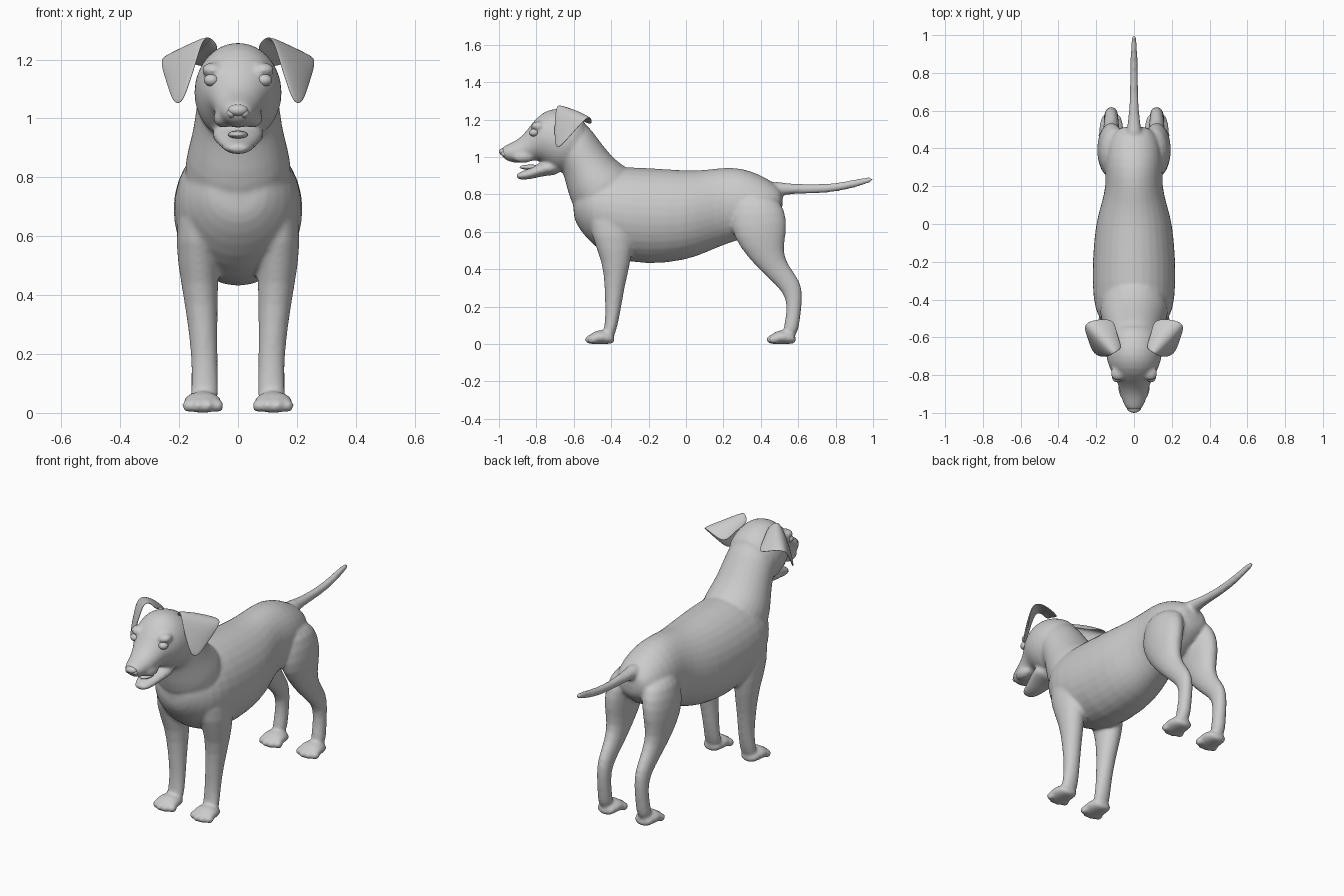
import bpy, bmesh, math
from mathutils import Vector

grey = bpy.data.materials.new("coat_grey")
grey.diffuse_color = (0.6, 0.6, 0.6, 1)


def loft(bm, sections, cx=None, sides=16):
    """Skin ellipses given as (y1, z1, y2, z2, [centre x], half width)."""
    rings = []
    for s in sections:
        a, b = Vector((0, s[0], s[1])), Vector((0, s[2], s[3]))
        x = (s[4] if len(s) == 6 else 0) * (cx or 1)
        mid, half, w = (a + b) / 2, (a - b) / 2, s[-1]
        rings.append([bm.verts.new(mid + half * math.cos(t) * 1.02
                                   + Vector((x + w * 1.02 * math.sin(t), 0, 0)))
                      for t in (2 * math.pi * i / sides for i in range(sides))])
    for r, q in zip(rings, rings[1:]):
        for i in range(sides):
            j = (i + 1) % sides
            bm.faces.new((r[i], r[j], q[j], q[i]))
    bm.faces.new(rings[0][::-1])
    bm.faces.new(rings[-1])


def ball(bm, centre, scale):
    """Ellipsoid blob."""
    made = bmesh.ops.create_uvsphere(bm, u_segments=20, v_segments=12, radius=1)
    for v in made["verts"]:
        v.co = Vector([c + p * s for c, p, s in zip(centre, v.co, scale)])


def finish(name, bm):
    bmesh.ops.recalc_face_normals(bm, faces=bm.faces[:])
    me = bpy.data.meshes.new(name)
    bm.to_mesh(me)
    bm.free()
    me.materials.append(grey)
    me.polygons.foreach_set("use_smooth", [True] * len(me.polygons))
    ob = bpy.data.objects.new(name, me)
    bpy.context.collection.objects.link(ob)
    return ob


torso = [(-.605, .80, -.605, .68, .07), (-.57, .88, -.57, .61, .13),
         (-.50, .92, -.50, .53, .19), (-.40, .95, -.40, .455, .22),
         (-.20, .943, -.20, .42, .222), (0, .927, 0, .447, .205),
         (.10, .93, .10, .485, .175), (.20, .945, .20, .53, .148),
         (.30, .942, .30, .56, .155), (.40, .905, .40, .60, .145),
         (.48, .855, .48, .66, .115), (.52, .82, .52, .71, .07)]
neck = [(-.25, .92, -.50, .58, .18), (-.35, .955, -.60, .72, .185),
        (-.42, 1.03, -.635, .82, .158), (-.48, 1.11, -.65, .90, .145),
        (-.53, 1.18, -.68, .95, .138), (-.60, 1.2, -.72, 1.0, .11)]
head = [(-.52, 1.17, -.56, 1.0, .10), (-.57, 1.225, -.61, .93, .145),
        (-.66, 1.262, -.68, .91, .152), (-.73, 1.258, -.745, .95, .142),
        (-.80, 1.215, -.79, .985, .113), (-.85, 1.14, -.82, .98, .088),
        (-.90, 1.09, -.88, .965, .074), (-.96, 1.065, -.94, .97, .058),
        (-.995, 1.045, -.985, .995, .036)]
jaw = [(-.70, 1.0, -.66, .90, .10), (-.77, .975, -.75, .903, .085),
       (-.83, .942, -.82, .882, .062), (-.88, .922, -.88, .876, .047),
       (-.91, .91, -.91, .885, .028)]
tail = [(.44, .88, .46, .78, .05), (.53, .858, .53, .80, .034),
        (.62, .855, .62, .803, .024), (.75, .853, .76, .806, .021),
        (.87, .872, .88, .828, .019), (.97, .895, .98, .86, .015),
        (1.0, .89, 1.003, .87, .009)]
front_leg = [(-.53, .74, -.28, .74, .13, .07), (-.51, .58, -.28, .56, .14, .075),
             (-.445, .44, -.295, .44, .13, .063), (-.435, .3, -.33, .3, .12, .05),
             (-.43, .18, -.35, .17, .113, .044), (-.435, .09, -.37, .08, .113, .046),
             (-.45, .04, -.39, .02, .115, .05)]
hind_leg = [(.26, .82, .48, .80, .09, .07), (.235, .68, .535, .71, .115, .08),
            (.25, .57, .54, .60, .125, .072), (.34, .45, .515, .50, .125, .055),
            (.44, .35, .545, .42, .12, .043), (.525, .275, .615, .335, .12, .036),
            (.54, .2, .625, .25, .12, .035), (.53, .12, .61, .13, .122, .036),
            (.51, .04, .595, .03, .125, .042)]
# paw profile running back from the toes: offset, top, half width
paw = [(0, .035, .045), (.02, .055, .06), (.06, .078, .068),
       (.11, .07, .058), (.15, .045, .044)]

# body: torso, neck, head, jaw, tail and legs merged into one skin
bm = bmesh.new()
for part in (torso, neck, head, jaw, tail):
    loft(bm, part)
for side in (-1, 1):
    for leg, toe_y in ((front_leg, -.53), (hind_leg, .44)):
        loft(bm, leg, side)
        loft(bm, [(toe_y + d, top, toe_y + d, .0, .12, w) for d, top, w in paw], side)
        for k in range(4):  # toes
            ball(bm, (side * (.068 + .034 * k), toe_y + (.03 if k in (0, 3) else .014), .024),
                 (.02, .026, .023))
    ball(bm, (side * .05, -.87, 1.0), (.034, .06, .032))  # upper lips
    ball(bm, (side * .085, -.79, 1.165), (.04, .04, .025))  # brows
body = finish("body", bm)
sub = body.modifiers.new("round", "SUBSURF")
sub.levels = sub.render_levels = 1
skin = body.modifiers.new("merge", "REMESH")
skin.mode, skin.voxel_size, skin.use_smooth_shade = "VOXEL", .009, True
soft = body.modifiers.new("blend", "SMOOTH")
soft.factor, soft.iterations = .5, 8

# ears: folded flaps, rows from the base over the fold to the tip
rows = [[(.06, -.66, 1.235), (.09, -.58, 1.21), (.10, -.50, 1.16)],
        [(.085, -.675, 1.275), (.15, -.58, 1.25), (.20, -.50, 1.205)],
        [(.115, -.695, 1.28), (.19, -.62, 1.245), (.275, -.525, 1.215)],
        [(.14, -.705, 1.19), (.20, -.665, 1.16), (.25, -.59, 1.14)],
        [(.185, -.70, 1.06), (.20, -.69, 1.045), (.22, -.675, 1.05)]]
for side, name in ((1, "ear_left"), (-1, "ear_right")):
    bm = bmesh.new()
    grid = [[bm.verts.new((side * x, y, z)) for x, y, z in r] for r in rows]
    for r, q in zip(grid, grid[1:]):
        for i in range(2):
            bm.faces.new((r[i], r[i + 1], q[i + 1], q[i]))
    ear = finish(name, bm)
    thick = ear.modifiers.new("thickness", "SOLIDIFY")
    thick.thickness, thick.offset = .014, 0
    sub = ear.modifiers.new("round", "SUBSURF")
    sub.levels = sub.render_levels = 3

# eyes
for side, name in ((1, "eye_left"), (-1, "eye_right")):
    bm = bmesh.new()
    ball(bm, (side * .09, -.812, 1.13), (.026, .026, .021))
    finish(name, bm)

# nose with two nostril wings
bm = bmesh.new()
ball(bm, (0, -.975, 1.028), (.034, .025, .02))
for side in (-1, 1):
    ball(bm, (side * .022, -.968, 1.018), (.017, .022, .017))
finish("nose", bm)

# tongue
bm = bmesh.new()
ball(bm, (0, -.83, .945), (.034, .06, .014))
finish("tongue", bm)
